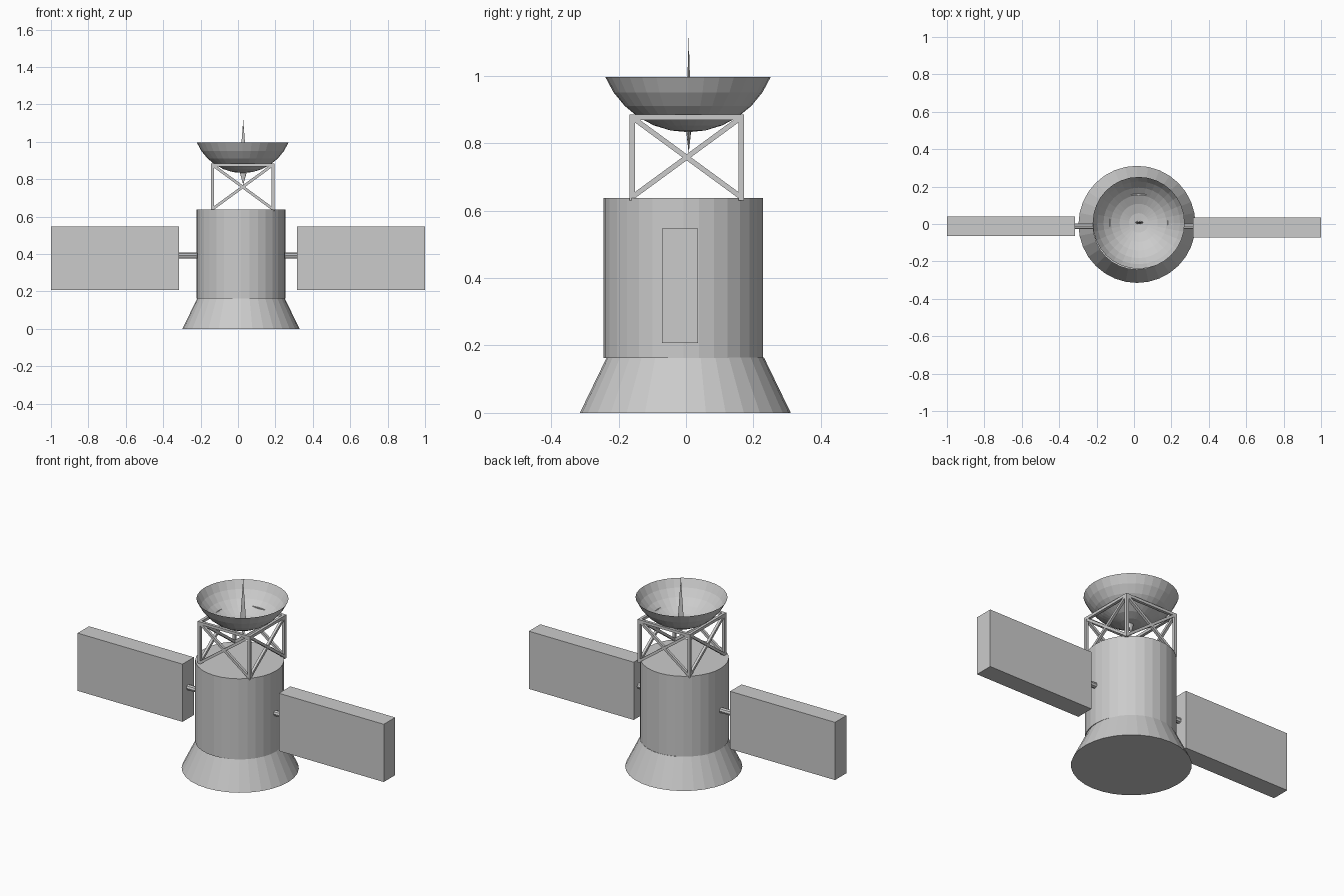
import bpy, bmesh, math
from mathutils import Vector

cube = bpy.data.objects.get("Cube")
if cube:
    bpy.data.objects.remove(cube, do_unlink=True)

grey = bpy.data.materials.new("plain_grey")
grey.use_nodes = True
grey.diffuse_color = (0.6, 0.6, 0.6, 1)
grey.node_tree.nodes["Principled BSDF"].inputs["Base Color"].default_value = (0.6, 0.6, 0.6, 1)


def finish(name, bm, location=(0, 0, 0)):
    bmesh.ops.recalc_face_normals(bm, faces=bm.faces)
    mesh = bpy.data.meshes.new(name)
    bm.to_mesh(mesh)
    bm.free()
    mesh.materials.append(grey)
    ob = bpy.data.objects.new(name, mesh)
    ob.location = location
    bpy.context.collection.objects.link(ob)
    return ob


def lathe(name, profile, centre, sides=32, squash=1, caps=True):
    """Turn (radius, z) pairs about a vertical axis; radius 0 makes a point."""
    bm = bmesh.new()
    rings = []
    for r, z in profile:
        count = sides if r > 0 else 1
        angles = [math.tau * i / sides for i in range(count)]
        rings.append([bm.verts.new((r * math.cos(a), squash * r * math.sin(a), z)) for a in angles])
    for low, high in zip(rings, rings[1:]):
        for i in range(sides):
            j = (i + 1) % sides
            corners = [low[i % len(low)], low[j % len(low)], high[j % len(high)], high[i % len(high)]]
            bm.faces.new(list(dict.fromkeys(corners)))
    if caps:
        for ring in (rings[0], rings[-1]):
            if len(ring) > 1:
                bm.faces.new(ring)
    return finish(name, bm, (*centre, 0))


def box(name, low, high):
    bm = bmesh.new()
    bmesh.ops.create_cube(bm, size=1)
    low, high = Vector(low), Vector(high)
    bmesh.ops.scale(bm, vec=high - low, verts=bm.verts)
    return finish(name, bm, (low + high) / 2)


def bar(name, start, end, radius, sides=4):
    """Straight strut between two points."""
    start, end = Vector(start), Vector(end)
    line = end - start
    bm = bmesh.new()
    bmesh.ops.create_cone(bm, cap_ends=True, segments=sides, radius1=radius,
                          radius2=radius, depth=line.length)
    # turn square sections so their flats line up with the frame
    turn = math.pi / 4 if sides == 4 else 0
    for v in bm.verts:
        x, y = v.co.x, v.co.y
        v.co.x = x * math.cos(turn) - y * math.sin(turn)
        v.co.y = x * math.sin(turn) + y * math.cos(turn)
    ob = finish(name, bm, (start + end) / 2)
    ob.rotation_euler = line.to_track_quat("Z", "Y").to_euler()
    return ob


# Hull and flared skirt
lathe("hull", [(0.237, 0.163), (0.237, 0.638)], (0.016, -0.008))
lathe("flared_skirt", [(0.313, 0), (0.233, 0.165)], (0.016, -0.002))

# Panels on short arms
for side, sign, shift in (("left", 1, -0.018), ("right", -1, -0.012)):
    xs = sorted((sign * 0.316, sign))
    box(side + "_panel", (xs[0], shift - 0.053, 0.207), (xs[1], shift + 0.053, 0.547))
    bar(side + "_arm", (sign * 0.2, -0.012, 0.391), (sign * 0.33, -0.012, 0.391), 0.016, 8)

# Square truss: posts, top rails and crossed braces on each side
cx, cy, half = 0.025, 0.002, 0.162
bottom, top = 0.63, 0.877
corners = [(cx + half * a, cy + half * b) for a, b in ((-1, -1), (1, -1), (1, 1), (-1, 1))]
for i, p in enumerate(corners):
    q = corners[(i + 1) % 4]
    bar(f"truss_post_{i + 1}", (*p, bottom), (*p, top + 0.008), 0.0115)
    bar(f"truss_rail_{i + 1}", (*p, top), (*q, top), 0.0115)
    bar(f"truss_brace_{i + 1}a", (*p, bottom + 0.01), (*q, top), 0.0105)
    bar(f"truss_brace_{i + 1}b", (*p, top), (*q, bottom + 0.01), 0.0105)

# Dish: thin open cap of a sphere
R, base_z = 0.266, 0.833
steps = [math.radians(11.25 * k) for k in range(7)]
lathe("dish", [(R * math.sin(a), base_z + R * (1 - math.cos(a))) for a in steps],
      (0.025, 0.006), caps=False)

# Flattened antenna spike through the dish
lathe("antenna_spike", [(0, 0.77), (0.021, 0.845), (0, 1.117)], (0.028, 0.008), sides=8, squash=0.4)
